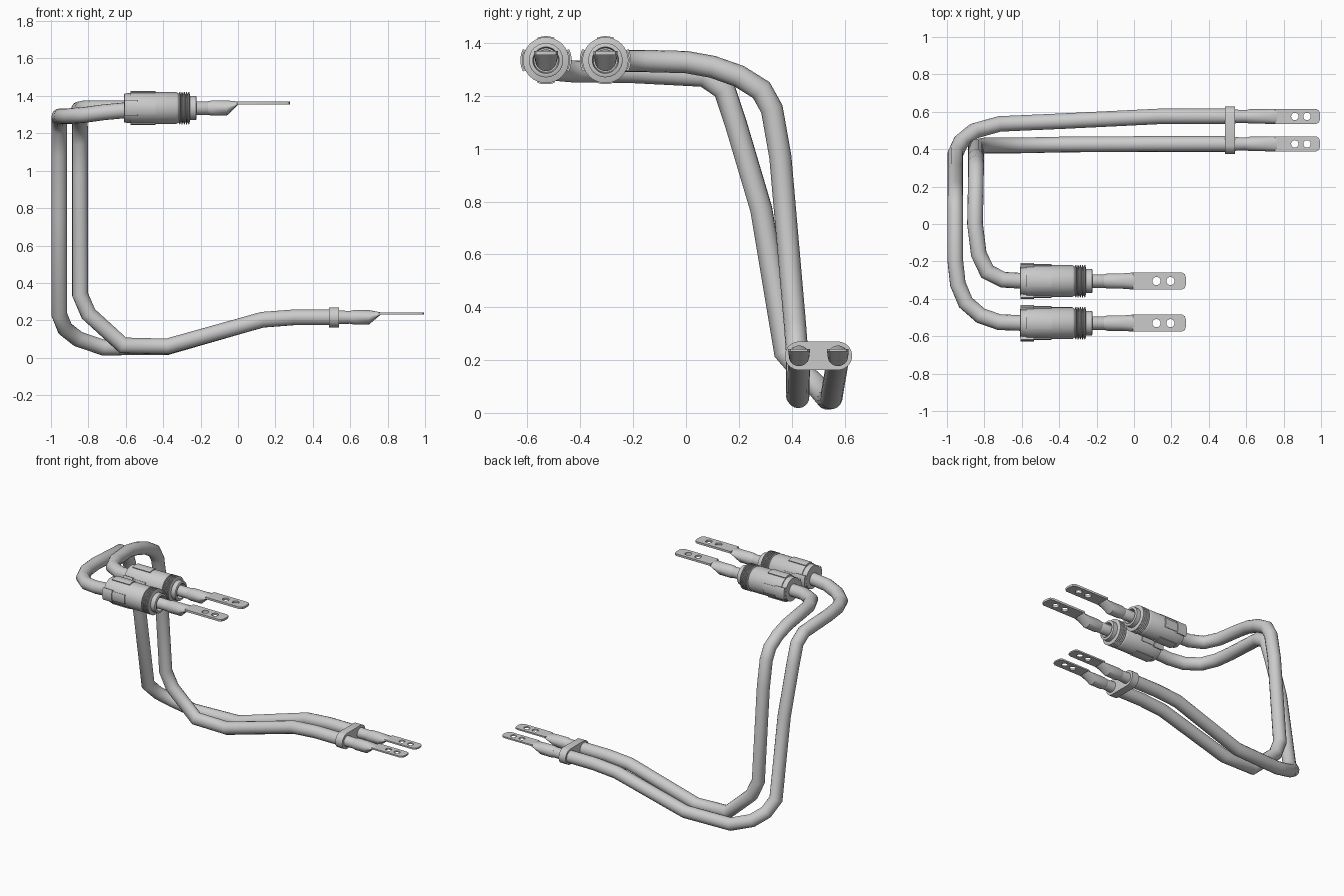
import bpy, bmesh, math
from mathutils import Vector

if "Cube" in bpy.data.objects:
    bpy.data.objects.remove(bpy.data.objects["Cube"])

grey = bpy.data.materials.new("plain_grey")
grey.diffuse_color = (0.6, 0.6, 0.6, 1)
grey.use_nodes = True
grey.node_tree.nodes["Principled BSDF"].inputs["Base Color"].default_value = grey.diffuse_color
TAU = 2 * math.pi


def finish(ob, angle=35):
    ob.data.materials.clear()
    ob.data.materials.append(grey)
    bpy.ops.object.select_all(action='DESELECT')
    ob.select_set(True)
    bpy.context.view_layer.objects.active = ob
    bpy.ops.object.shade_smooth_by_angle(angle=math.radians(angle))
    return ob


def loft(name, rings, loc=(0, 0, 0), angle=35):
    """Skin closed rings of equal point count and cap both ends."""
    bm = bmesh.new()
    vr = [[bm.verts.new(p) for p in ring] for ring in rings]
    n = len(rings[0])
    for a, b in zip(vr, vr[1:]):
        for i in range(n):
            bm.faces.new((a[i], a[(i + 1) % n], b[(i + 1) % n], b[i]))
    bm.faces.new(vr[0])
    bm.faces.new(vr[-1])
    bmesh.ops.recalc_face_normals(bm, faces=bm.faces)
    me = bpy.data.meshes.new(name)
    bm.to_mesh(me)
    bm.free()
    ob = bpy.data.objects.new(name, me)
    ob.location = loc
    bpy.context.collection.objects.link(ob)
    return finish(ob, angle)


def circle(x, r, n=28):
    return [(x, r * math.cos(TAU * i / n), r * math.sin(TAU * i / n)) for i in range(n)]


def lathe(name, profile, loc, n=28):
    return loft(name, [circle(x, r, n) for x, r in profile], loc)


def tube(name, pts, r=0.042, n=16):
    """Round tube with mitred rings along a path."""
    pts = [Vector(p) for p in pts]
    dirs = [(b - a).normalized() for a, b in zip(pts, pts[1:])]
    up = Vector((0, 0, 1))
    u = (up - dirs[0] * up.dot(dirs[0])).normalized()
    w = dirs[0].cross(u)
    ring = [pts[0] + r * (u * math.cos(TAU * i / n) + w * math.sin(TAU * i / n)) for i in range(n)]
    rings = [ring]
    for k in range(1, len(pts)):
        d = dirs[k - 1]
        m = (d + dirs[k]).normalized() if k < len(dirs) else d
        ring = [p + d * ((pts[k] - p).dot(m) / d.dot(m)) for p in ring]
        rings.append(ring)
    return loft(name, rings, angle=50)


def blade(name, x0, x1, y, z, w, t, holes, hr):
    """Flat lug with clipped corners and two bolt holes."""
    cu = bpy.data.curves.new(name, 'CURVE')
    cu.dimensions = '2D'
    cu.fill_mode = 'BOTH'
    cu.extrude = t / 2
    c = 0.022
    outline = [(x0, -w), (x1 - c, -w), (x1 - c * 0.3, -w + c * 0.4), (x1, -w + c * 1.3),
               (x1, w - c * 1.3), (x1 - c * 0.3, w - c * 0.4), (x1 - c, w), (x0, w)]
    loops = [outline] + [[(h + hr * math.cos(TAU * i / 16), hr * math.sin(TAU * i / 16))
                          for i in range(16)] for h in holes]
    for pts in loops:
        s = cu.splines.new('POLY')
        s.points.add(len(pts) - 1)
        for p, q in zip(s.points, pts):
            p.co = (q[0], q[1], 0, 1)
        s.use_cyclic_u = True
    tmp = bpy.data.objects.new(name + "_curve", cu)
    bpy.context.collection.objects.link(tmp)
    bpy.context.view_layer.update()
    me = bpy.data.meshes.new_from_object(tmp.evaluated_get(bpy.context.evaluated_depsgraph_get()))
    bpy.data.objects.remove(tmp)
    ob = bpy.data.objects.new(name, me)
    ob.location = (0, y, z)
    bpy.context.collection.objects.link(ob)
    finish(ob)


def lug(name, x0, x1, y, z, zb, w, t, r):
    """Crimp barrel flattening into the blade."""
    n = 28
    flat = [(x1, py * w / r, min(max(pz, zb - z - t / 2), zb - z + t / 2)) for _, py, pz in circle(0, r, n)]
    loft(name, [circle(x0 - 0.1, r * 0.88), circle(x0 - 0.08, r), circle(x0, r), flat], (0, y, z))


def sector(name, x0, x1, r0, r1, mid, half, loc, n=8):
    """Curved plate on the connector body."""
    def ring(x):
        a = [math.radians(mid - half + 2 * half * i / n) for i in range(n + 1)]
        return ([(x, r1 * math.cos(t), r1 * math.sin(t)) for t in a] +
                [(x, r0 * math.cos(t), r0 * math.sin(t)) for t in reversed(a)])
    loft(name, [ring(x0), ring(x1)], loc)


# long bent cables
tube("outer_cable", [
    (-0.58, -0.53, 1.325), (-0.72, -0.525, 1.312), (-0.82, -0.49, 1.298), (-0.9, -0.42, 1.292),
    (-0.942, -0.32, 1.292), (-0.955, -0.2, 1.29), (-0.955, 0.07, 1.276), (-0.955, 0.145, 1.225),
    (-0.955, 0.19, 1.09), (-0.955, 0.285, 0.77), (-0.955, 0.375, 0.23), (-0.925, 0.44, 0.155),
    (-0.855, 0.497, 0.1), (-0.72, 0.535, 0.054), (-0.38, 0.55, 0.056), (0.13, 0.575, 0.203),
    (0.3, 0.575, 0.216), (0.54, 0.575, 0.216)])
tube("inner_cable", [
    (-0.58, -0.305, 1.332), (-0.7, -0.298, 1.332), (-0.785, -0.255, 1.332), (-0.83, -0.16, 1.332),
    (-0.85, 0, 1.328), (-0.848, 0.1, 1.31), (-0.846, 0.2, 1.275), (-0.845, 0.285, 1.222),
    (-0.845, 0.325, 1.15), (-0.845, 0.357, 0.97), (-0.845, 0.412, 0.34), (-0.8, 0.42, 0.235),
    (-0.615, 0.42, 0.066), (-0.38, 0.425, 0.06), (0.13, 0.428, 0.203), (0.3, 0.428, 0.216),
    (0.54, 0.428, 0.216)])

# lower cable ends
for side, y in (("inner", 0.428), ("outer", 0.575)):
    lathe(side + "_lower_core", [(0.53, 0.037), (0.6, 0.034), (0.63, 0.034)], (0, y, 0.216))
    lug(side + "_lower_lug", 0.7, 0.765, y, 0.216, 0.237, 0.041, 0.01, 0.039)
    blade(side + "_lower_blade", 0.755, 0.995, y, 0.237, 0.041, 0.01, (0.86, 0.925), 0.02)

# clip joining the two cables
clip = []
for i in range(24):
    a = TAU * (i + 0.5) / 24
    clip.append(((0.575 if math.cos(a) > 0 else 0.428) + 0.054 * math.cos(a), 0.216 + 0.054 * math.sin(a)))
loft("cable_clip", [[(x, *p) for p in clip] for x in (0.487, 0.54)])

# threaded connectors with lugs
for side, y, s in (("inner", -0.305, 1), ("outer", -0.53, -1)):
    loc = (0, y, 1.335)
    body = [(-0.61, 0.055), (-0.608, 0.078), (-0.575, 0.08), (-0.574, 0.085), (-0.33, 0.085),
            (-0.318, 0.078)]
    for k in range(5):
        x = -0.316 + k * 0.012
        body += [(x, 0.076), (x + 0.003, 0.087), (x + 0.007, 0.087), (x + 0.01, 0.076)]
    body += [(-0.256, 0.065), (-0.225, 0.065), (-0.222, 0.06), (-0.222, 0.05), (-0.25, 0.046)]
    lathe(side + "_connector", body, loc, 32)
    # latch plates around the body
    for k in range(4):
        sector(f"{side}_latch_{k}", -0.575, -0.44, 0.08, 0.091, 90 * k, 21, loc)
    for k in (0, 180):
        sector(f"{side}_tab_{k}", -0.607, -0.535, 0.07, 0.097, k, 26, loc)
    lathe(side + "_upper_core", [(-0.27, 0.036), (-0.155, 0.036), (-0.15, 0.033), (-0.1, 0.033)], loc)
    lug(side + "_upper_lug", -0.06, 0.003, y, 1.335, 1.362, 0.046, 0.014, 0.041)
    blade(side + "_upper_blade", -0.005, 0.278, y, 1.362, 0.046, 0.014, (0.12, 0.195), 0.022)
